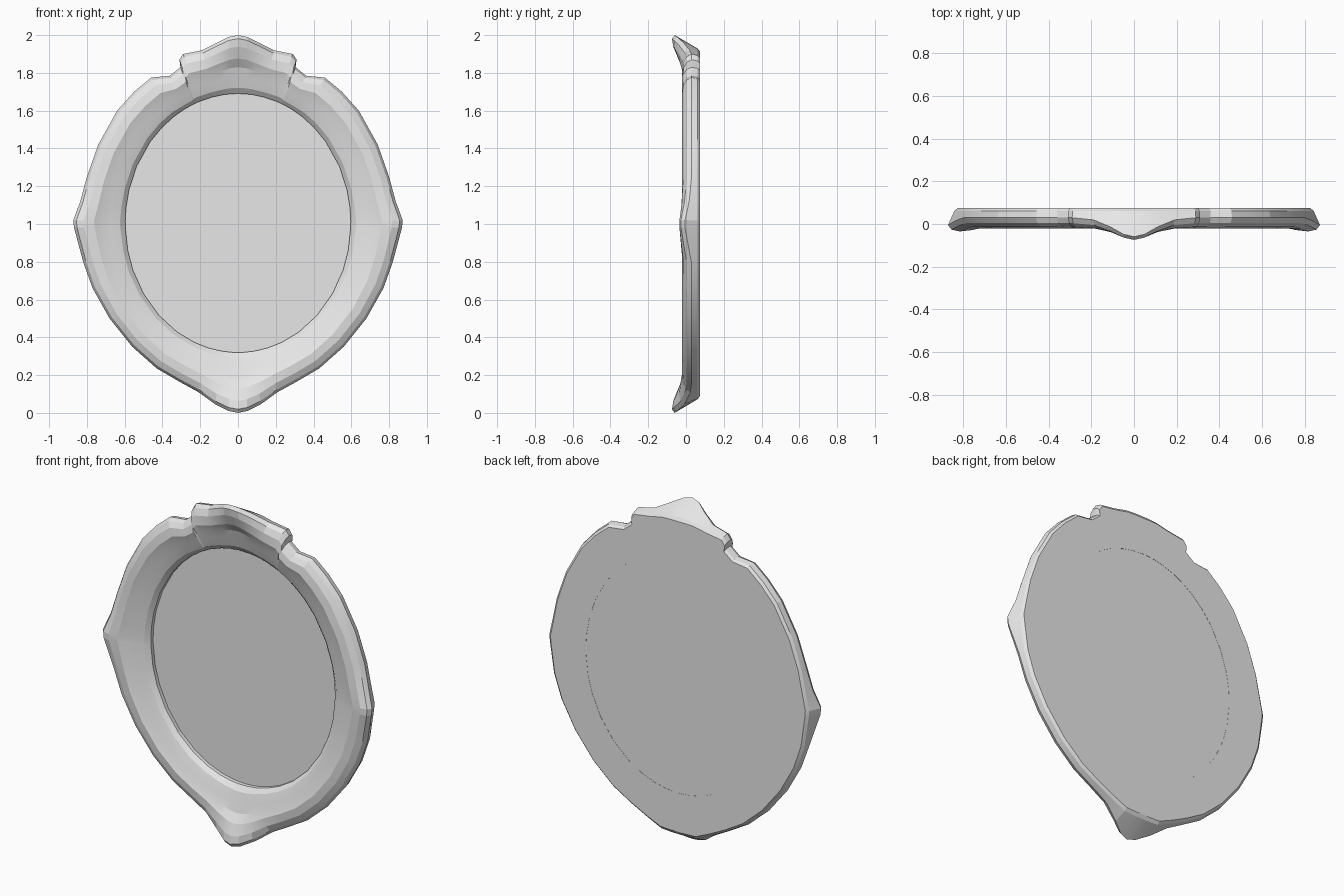
import bpy, bmesh, math

cube = bpy.data.objects.get("Cube")
if cube:
    bpy.data.objects.remove(cube, do_unlink=True)


def make_material(name, rgb):
    mat = bpy.data.materials.new(name)
    mat.use_nodes = True
    mat.diffuse_color = (*rgb, 1)
    mat.node_tree.nodes["Principled BSDF"].inputs["Base Color"].default_value = (*rgb, 1)
    return mat


def make_object(name, bm, mat):
    bmesh.ops.recalc_face_normals(bm, faces=bm.faces)
    mesh = bpy.data.meshes.new(name)
    bm.to_mesh(mesh)
    bm.free()
    mesh.materials.append(mat)
    obj = bpy.data.objects.new(name, mesh)
    bpy.context.collection.objects.link(obj)
    return obj


grey = make_material("pale grey", (0.8, 0.8, 0.8))
CENTRE_Z, OPEN_X, OPEN_Z = 1.005, 0.597, 0.685

# Half outline of the frame, from the crest down to the bottom point
half = [(0, 2), (.05, 1.99), (.11, 1.96), (.19, 1.92), (.29, 1.90), (.31, 1.87),
        (.305, 1.83), (.36, 1.785), (.46, 1.775), (.55, 1.70), (.64, 1.60),
        (.74, 1.42), (.80, 1.25), (.835, 1.12), (.872, 1.02), (.868, .98),
        (.82, .80), (.77, .66), (.68, .50), (.56, .35), (.43, .235), (.31, .165),
        (.21, .11), (.12, .045), (.05, .01), (0, 0)]
outline = half + [(-x, z) for x, z in half[-2:0:-1]]

# Cross-section: fraction from opening to outer edge, and depth
section = [(0, .075), (0, .045), (.1, .022), (.3, .004), (.45, -.006), (.6, -.02),
           (.8, -.014), (.94, .004), (1, .03), (.97, .062), (.91, .075)]
BACK_RINGS = 2


def opening_point(x, z):
    """Where the ray from the centre to an outline point meets the opening."""
    dx, dz = x, z - CENTRE_Z
    k = 1 / math.hypot(dx / OPEN_X, dz / OPEN_Z)
    return dx * k, CENTRE_Z + dz * k


def lean_at(x, z):
    """How far the four points of the frame curl towards the front."""
    if abs(x) > .7:
        return .4 * math.exp(-((z - 1) / .12) ** 2)
    return math.exp(-(x / .13) ** 2)


# Frame: the section swept round the outline
bm = bmesh.new()
rings = []
for x, z in outline:
    ix, iz = opening_point(x, z)
    lean = lean_at(x, z)
    ring = []
    for i, (t, y) in enumerate(section):
        if i >= len(section) - BACK_RINGS:
            t -= .2 * lean
        else:
            y -= .09 * lean * max(0, (t - .4) / .6) ** 1.3
        ring.append(bm.verts.new((ix + (x - ix) * t, y, iz + (z - iz) * t)))
    rings.append(ring)
count = len(section)
for a, b in zip(rings, rings[1:] + rings[:1]):
    for i in range(count):
        j = (i + 1) % count
        bm.faces.new((a[i], a[j], b[j], b[i]))
frame = make_object("oval_frame", bm, grey)

# Mirror plate set into the opening
bm = bmesh.new()
rim = [opening_point(x, z) for x, z in outline]
front = [bm.verts.new((x, .067, z)) for x, z in rim]
back = [bm.verts.new((x, .074, z)) for x, z in rim]
bm.faces.new(front)
bm.faces.new(back[::-1])
for i in range(len(rim)):
    j = (i + 1) % len(rim)
    bm.faces.new((front[i], front[j], back[j], back[i]))
make_object("mirror_plate", bm, grey)

# Soften the shallow facets, keep the rims crisp
bpy.ops.object.select_all(action="DESELECT")
frame.select_set(True)
bpy.context.view_layer.objects.active = frame
bpy.ops.object.shade_smooth_by_angle(angle=math.radians(12))
